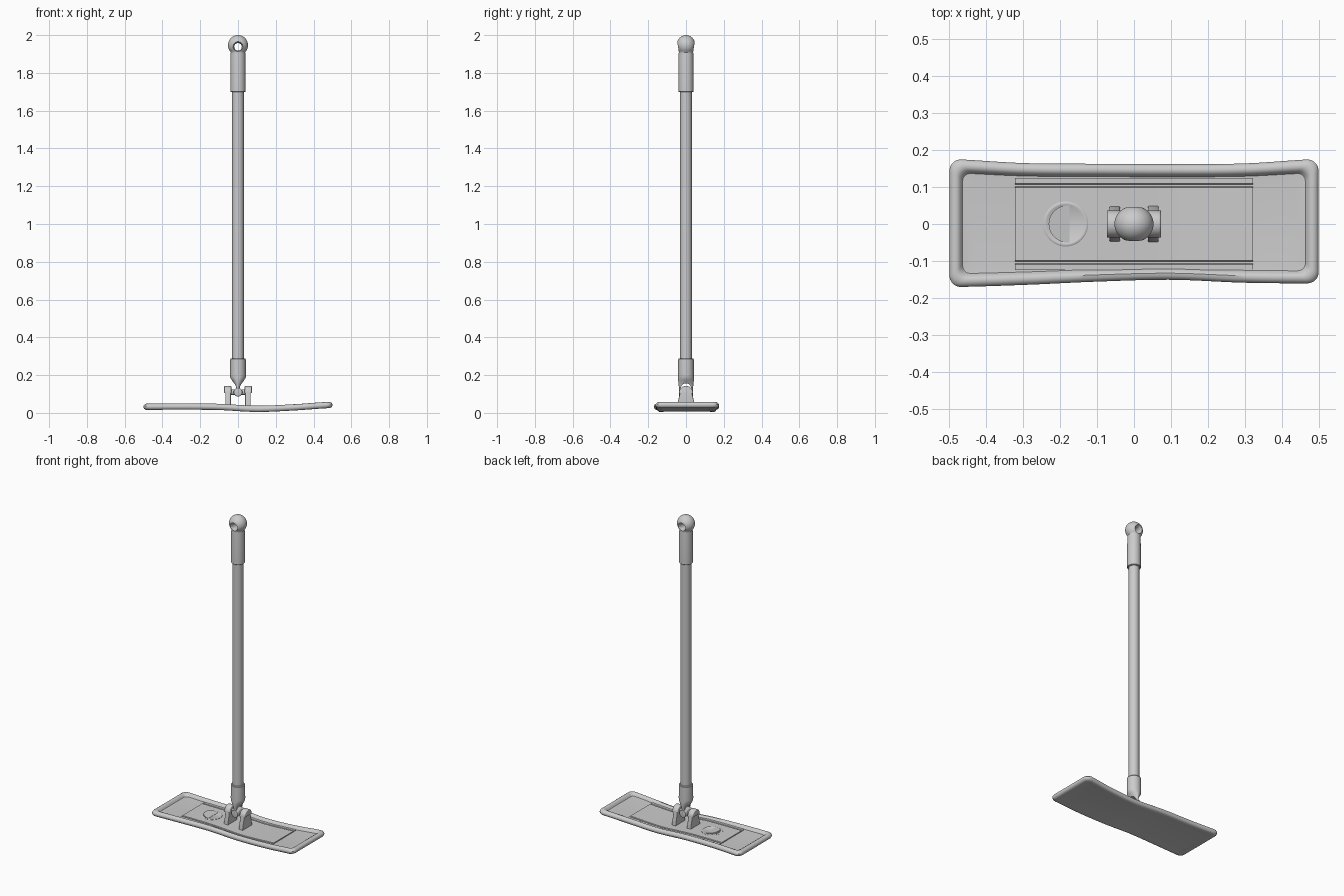
import bpy, bmesh
from math import sin, cos, pi, radians
from mathutils import Matrix, Vector

if "Cube" in bpy.data.objects:
    bpy.data.objects.remove(bpy.data.objects["Cube"])


def make(name, verts, faces, bevel=0.0):
    bm = bmesh.new()
    vs = [bm.verts.new(v) for v in verts]
    for f in faces:
        bm.faces.new([vs[i] for i in f])
    bmesh.ops.recalc_face_normals(bm, faces=bm.faces)
    if bevel:
        sharp = [e for e in bm.edges if e.calc_face_angle(0) > radians(40)]
        bmesh.ops.bevel(bm, geom=sharp, offset=bevel, segments=3, profile=0.5, affect='EDGES')
    me = bpy.data.meshes.new(name)
    bm.to_mesh(me)
    bm.free()
    ob = bpy.data.objects.new(name, me)
    bpy.context.collection.objects.link(ob)
    return ob


def loft(name, rings, cap=True, bevel=0.0):
    """Skin a list of equal-length closed rings, with ends capped."""
    n = len(rings[0])
    faces = [(k * n + i, k * n + (i + 1) % n, (k + 1) * n + (i + 1) % n, (k + 1) * n + i)
             for k in range(len(rings) - 1) for i in range(n)]
    if cap:
        faces += [tuple(range(n)), tuple(range((len(rings) - 1) * n, len(rings) * n))]
    return make(name, [p for r in rings for p in r], faces, bevel)


def ellipse(z, rx, ry=None, cx=0.0, n=48):
    ry = rx if ry is None else ry
    return [(cx + rx * cos(2 * pi * i / n), ry * sin(2 * pi * i / n), z) for i in range(n)]


def prism_x(name, outline, x0, x1, bevel=0.0):
    return loft(name, [[(x, y, z) for y, z in outline] for x in (x0, x1)], bevel=bevel)


def arch(w, z0, zc, r, n=16):
    """Upright outline: straight foot of half width w, round head."""
    return [(-w, z0), (w, z0)] + [(r * cos(pi * i / n), zc + r * sin(pi * i / n)) for i in range(n + 1)]


def cut(ob, cutter):
    cutter.hide_render = True
    m = ob.modifiers.new("cut", 'BOOLEAN')
    m.operation, m.solver, m.object = 'DIFFERENCE', 'EXACT', cutter
    bpy.context.view_layer.update()
    me = bpy.data.meshes.new_from_object(ob.evaluated_get(bpy.context.evaluated_depsgraph_get()))
    ob.modifiers.clear()
    ob.data = me
    bpy.data.objects.remove(cutter)


def spline(keys, x):
    """Catmull-Rom through evenly spaced values over x = -0.5..0.5."""
    n = len(keys) - 1
    t = min(max((x + 0.5) * n, 0), n - 1e-6)
    i = int(t)
    f = t - i
    a, b, c, d = (keys[min(max(i + j, 0), n)] for j in (-1, 0, 1, 2))
    return b + 0.5 * f * (c - a + f * (2 * a - 5 * b + 4 * c - d + f * (3 * (b - c) + d - a)))


BEND = [0.032, 0.033, 0.031, 0.021, 0.029, 0.042]
BACK = [0.176, 0.165, 0.163, 0.162, 0.164, 0.176]
FRONT = [0.171, 0.165, 0.156, 0.151, 0.159, 0.161]


def warp(x, y, dz):
    side = spline(BACK if y > 0 else FRONT, x)
    return (x, y * side / 0.17, spline(BEND, x) + dz)


# Mop pad: bent rounded rectangle with a raised rim
def pad_ring(inset, dz):
    hx, hy, r, c = 0.5 - inset, 0.17 - inset, 0.032 - 0.3 * inset, 8
    half = [(-hx, (hy - r) * k / 4) for k in range(1, 4)]
    half += [(-hx + r - r * cos(pi / 2 * k / c), hy - r + r * sin(pi / 2 * k / c)) for k in range(c + 1)]
    half += [((-hx + r) * (1 - k / 20), hy) for k in range(1, 20)]
    half += [(0, hy)] + [(-x, y) for x, y in reversed(half)]
    return [warp(x, y, dz) for x, y in half + [(x, -y) for x, y in reversed(half)]]


profile = [(0.045, -0.014), (0.025, -0.016), (0.012, -0.016), (0.004, -0.011), (0, -0.003), (0, 0.004),
           (0.004, 0.011), (0.011, 0.016), (0.020, 0.017), (0.028, 0.013), (0.032, 0.006), (0.036, 0.001), (0.05, 0.0)]
rings = [pad_ring(*p) for p in profile]
n = len(rings[0])
faces = [(k * n + i, k * n + (i + 1) % n, (k + 1) * n + (i + 1) % n, (k + 1) * n + i)
         for k in range(len(rings) - 1) for i in range(n)]
for base in (0, (len(rings) - 1) * n):
    faces += [(base + i, base + i + 1, base + n - 2 - i, base + n - 1 - i) for i in range(n // 2 - 1)]
make("mop_pad", [p for r in rings for p in r], faces)

# Inner plate following the bend, with a groove along each long edge
half = [(0.125, -0.006), (0.125, 0.005), (0.109, 0.005), (0.107, 0.001), (0.101, 0.001), (0.099, 0.006)]
section = half + [(-y, z) for y, z in reversed(half)]
loft("inner_plate", [[(x, y, spline(BEND, x) + z) for y, z in section]
                     for x in [-0.322 + 0.644 * k / 24 for k in range(25)]])

# Release pedal: shallow ring with a tilted half-moon tab
zp, px = spline(BEND, -0.185), -0.185
loft("pedal_ring", [ellipse(zp + z, r, cx=px) for r, z in
                    ((0.061, 0.0), (0.061, 0.007), (0.058, 0.009), (0.053, 0.009), (0.050, 0.007))])
moon = [(px + 0.010, -0.050)] + [(px + 0.004 + 0.050 * cos(a), 0.050 * sin(a)) for a in
                                 [-pi / 2 - pi * k / 24 for k in range(25)]] + [(px + 0.010, 0.050)]
loft("pedal_tab", [[(x, y, zp + h * (0.008 + 0.18 * (px + 0.010 - x))) for x, y in moon] for h in (0, 1)])

# Hinge brackets with wider rounded heads
for s in (-1, 1):
    side = "left" if s < 0 else "right"
    prism_x("bracket_" + side, arch(0.050, 0.025, 0.098, 0.034), s * 0.038, s * 0.067, 0.004)
    prism_x("bracket_head_" + side, arch(0.037, 0.106, 0.106, 0.037), s * 0.035, s * 0.073, 0.005)

# Cross joint: axle between the brackets and a hub inside the fork
axle = loft("axle", [ellipse(z, 0.015, n=32) for z in (-0.045, 0.045)])
axle.data.transform(Matrix.Translation((0, 0, 0.11)) @ Matrix.Rotation(pi / 2, 4, 'Y'))
hub = loft("joint_hub", [ellipse(z, 0.023, n=32) for z in (-0.036, 0.036)], bevel=0.003)
hub.data.transform(Matrix.Translation((0, 0, 0.11)) @ Matrix.Rotation(pi / 2, 4, 'X'))

# Lower socket: round collar flattening into a two-pronged fork
socket = loft("lower_socket", [ellipse(z, rx, ry) for z, rx, ry in (
    (0.088, 0.013, 0.036), (0.140, 0.014, 0.038), (0.155, 0.020, 0.040), (0.175, 0.034, 0.042),
    (0.188, 0.041, 0.042), (0.200, 0.042, 0.042), (0.284, 0.041, 0.041), (0.288, 0.038, 0.038))])
cut(socket, prism_x("fork_cutter", arch(0.027, 0.05, 0.130, 0.027), -0.1, 0.1))

# Pole
loft("pole", [ellipse(z, 0.031) for z in (0.25, 1.75)])

# Hand grip with ball end and flared hanging hole
ball = [(1.947 + 0.053 * sin(a), 0.053 * cos(a)) for a in [radians(-38 + 126 * k / 18) for k in range(19)]]
grip_rings = [ellipse(z, r) for z, r in ((1.698, 0.036), (1.701, 0.040), (1.90, 0.039), (1.908, 0.038))]
grip_rings += [ellipse(z, r, r * 0.93) for z, r in ball]
grip = loft("hand_grip", grip_rings)
hole = loft("hole_cutter", [ellipse(z, r, n=32) for z, r in
            ((-0.065, 0.043), (-0.045, 0.027), (-0.025, 0.020), (0.025, 0.020), (0.045, 0.027), (0.065, 0.043))])
hole.data.transform(Matrix.Translation((0, 0, 1.938)) @ Matrix.Rotation(pi / 2, 4, 'X'))
cut(grip, hole)

# Smooth shading with crisp edges
bpy.ops.object.select_all(action='DESELECT')
for ob in bpy.context.scene.objects:
    ob.select_set(True)
    bpy.context.view_layer.objects.active = ob
bpy.ops.object.shade_smooth_by_angle(angle=radians(35))
